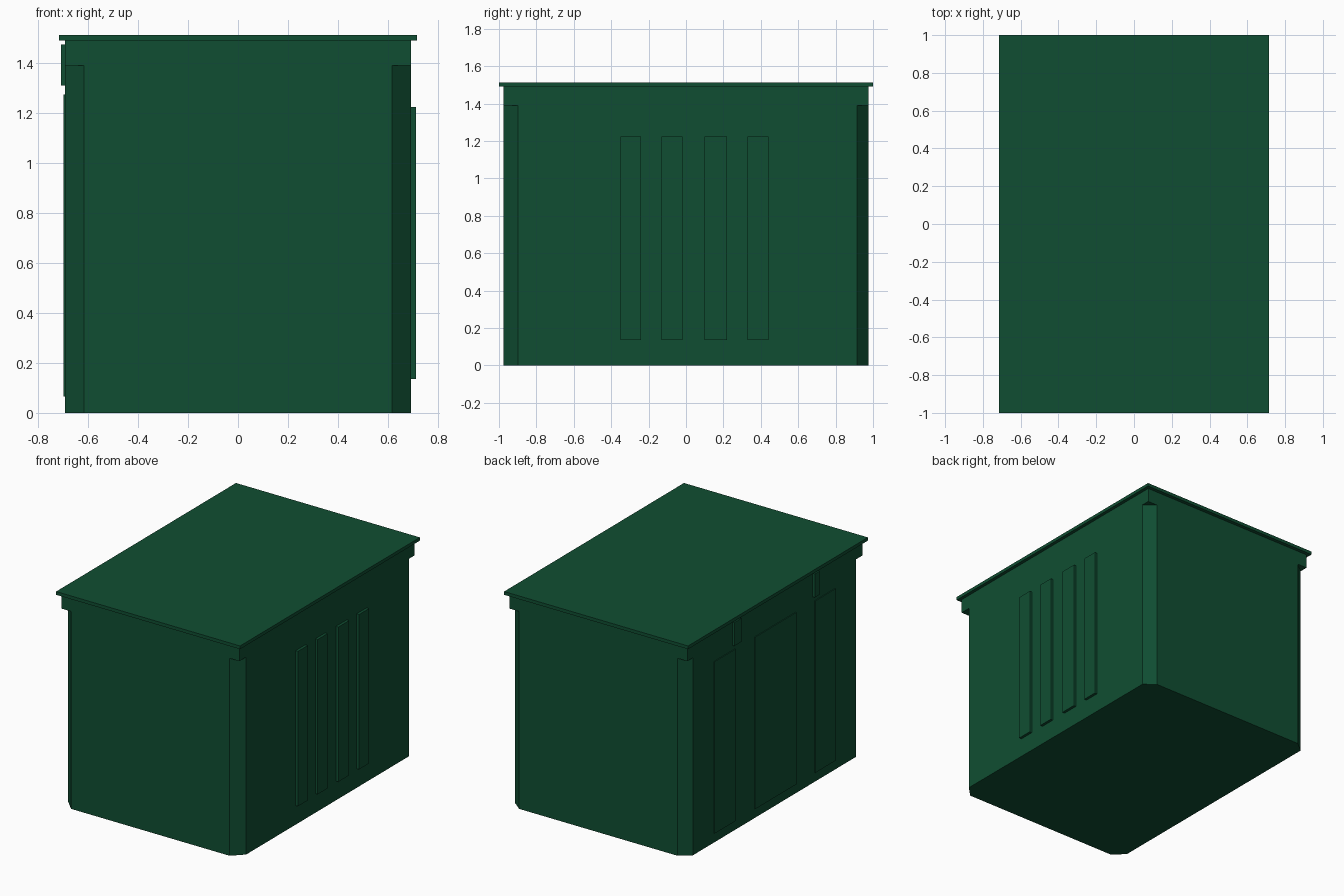
import bpy, bmesh

if "Cube" in bpy.data.objects:
    bpy.data.objects.remove(bpy.data.objects["Cube"])

green = bpy.data.materials.new("dark_green")
green.diffuse_color = (0.005, 0.076, 0.032, 1)
green.use_nodes = True
green.node_tree.nodes["Principled BSDF"].inputs["Base Color"].default_value = green.diffuse_color


def finish(name, bm):
    bmesh.ops.recalc_face_normals(bm, faces=bm.faces[:])
    me = bpy.data.meshes.new(name)
    bm.to_mesh(me)
    bm.free()
    me.materials.append(green)
    ob = bpy.data.objects.new(name, me)
    bpy.context.collection.objects.link(ob)
    return ob


def box(name, x, y, z):
    bm = bmesh.new()
    bmesh.ops.create_cube(bm, size=1)
    for v in bm.verts:
        for i, (lo, hi) in enumerate((x, y, z)):
            v.co[i] = lo if v.co[i] < 0 else hi
    return finish(name, bm)


# Body: chamfered corners below, square corners on the top band
W, D = 0.693, 0.975
CHAMFER_TOP, BODY_TOP, LID_TOP = 1.39, 1.49, 1.513
CX, CY_FRONT, CY_BACK = 0.076, 0.076, 0.061
bm = bmesh.new()
corners = []
for i, (sx, sy) in enumerate(((-1, -1), (1, -1), (1, 1), (-1, 1))):
    cy = CY_FRONT if sy < 0 else CY_BACK
    cut = [(sx * W, sy * (D - cy)), (sx * (W - CX), sy * D)]
    if i % 2:
        cut.reverse()          # keep the outline running counter-clockwise
    low = [bm.verts.new((*p, 0)) for p in cut]
    high = [bm.verts.new((*p, CHAMFER_TOP)) for p in cut]
    shelf = bm.verts.new((sx * W, sy * D, CHAMFER_TOP))
    top = bm.verts.new((sx * W, sy * D, BODY_TOP))
    bm.faces.new((low[0], low[1], high[1], high[0]))
    bm.faces.new((high[0], high[1], shelf))
    corners.append((low, high, shelf, top))
for i in range(4):
    (l0, h0, s0, t0), (l1, h1, s1, t1) = corners[i], corners[(i + 1) % 4]
    bm.faces.new((l0[1], l1[0], h1[0], h0[1]))
    bm.faces.new((s0, h0[1], h1[0], s1, t1, t0))
bm.faces.new([v for c in corners for v in c[0]])
bm.faces.new([c[3] for c in corners])
finish("body", bm)

# Overhanging flat lid
box("lid", (-0.716, 0.716), (-1, 1), (BODY_TOP, LID_TOP))

# Raised strips on the right side
for i, y in enumerate(((-0.35, -0.24), (-0.13, -0.02), (0.10, 0.22), (0.33, 0.44))):
    box(f"right_strip_{i + 1}", (W - 0.01, 0.712), y, (0.135, 1.225))

# Thin door panels on the left side
for name, y in (("left_panel_back", (0.45, 0.68)), ("left_panel_middle", (-0.23, 0.23)),
                ("left_panel_front", (-0.67, -0.44))):
    box(name, (-0.699, -W + 0.01), y, (0.065, 1.275))

# Small plain plates above the outer panels
box("plate_back", (-0.709, -W + 0.01), (0.395, 0.475), (1.31, 1.475))
box("plate_front", (-0.709, -W + 0.01), (-0.475, -0.42), (1.31, 1.475))
